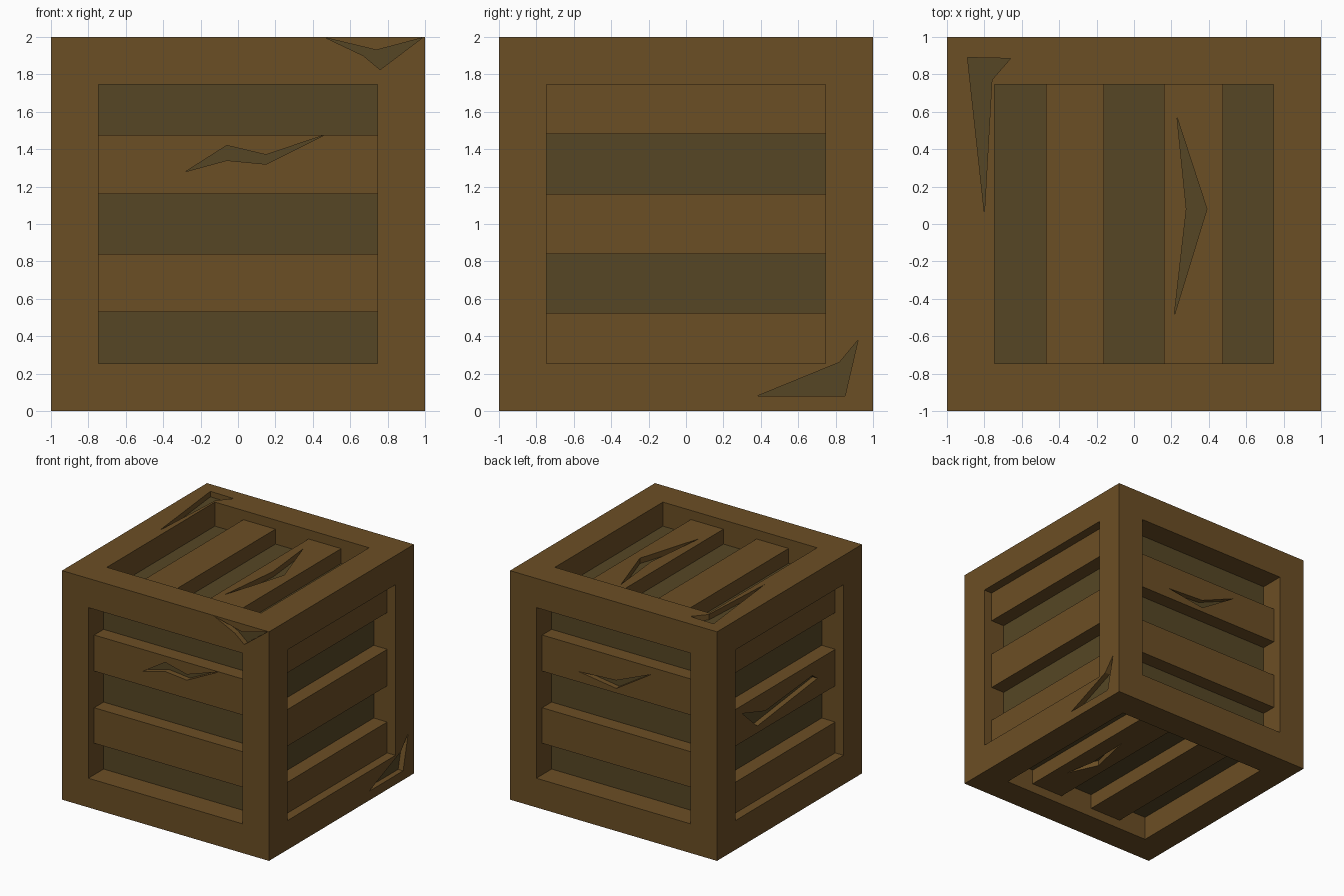
import bpy, bmesh

if "Cube" in bpy.data.objects:
    bpy.data.objects.remove(bpy.data.objects["Cube"])


def material(name, color):
    m = bpy.data.materials.new(name)
    m.diffuse_color = (*color, 1)
    m.use_nodes = True
    m.node_tree.nodes["Principled BSDF"].inputs["Base Color"].default_value = m.diffuse_color
    return m


WOOD = material("brown wood", (0.148, 0.077, 0.018))
DARK = material("dark olive wood", (0.093, 0.062, 0.018))

# Map face coordinates (u, v, depth below the face) to the crate
PLACE = {
    "front": lambda u, v, d: (u, -1 + d, v),
    "back": lambda u, v, d: (u, 1 - d, v),
    "right": lambda u, v, d: (1 - d, u, v),
    "left": lambda u, v, d: (-1 + d, u, v),
    "top": lambda u, v, d: (u, v, 2 - d),
    "bottom": lambda u, v, d: (u, v, d),
}


def prism(name, face, poly, d0, d1, mat):
    bm = bmesh.new()
    a = [bm.verts.new(PLACE[face](u, v, d0)) for u, v in poly]
    b = [bm.verts.new(PLACE[face](u, v, d1)) for u, v in poly]
    bm.faces.new(a)
    bm.faces.new(b[::-1])
    n = len(poly)
    for i in range(n):
        j = (i + 1) % n
        bm.faces.new((a[i], b[i], b[j], a[j]))
    bmesh.ops.recalc_face_normals(bm, faces=bm.faces[:])
    me = bpy.data.meshes.new(name)
    bm.to_mesh(me)
    bm.free()
    me.materials.append(mat)
    ob = bpy.data.objects.new(name, me)
    bpy.context.collection.objects.link(ob)
    return ob


def rect(u0, u1, v0, v1):
    return [(u0, v0), (u1, v0), (u1, v1), (u0, v1)]


def cut(ob, cutter):
    mod = ob.modifiers.new("cut", "BOOLEAN")
    mod.object = cutter
    mod.operation = "DIFFERENCE"
    mod.solver = "EXACT"
    bpy.context.view_layer.update()
    dg = bpy.context.evaluated_depsgraph_get()
    me = bpy.data.meshes.new_from_object(ob.evaluated_get(dg))
    ob.modifiers.clear()
    ob.data = me
    bpy.data.objects.remove(cutter)


# Frame of twelve beams: a cube with a square opening through each axis
H, PANEL, SLAT, CRACK = 0.745, 0.21, 0.08, 0.05
frame = prism("frame", "bottom", rect(-1, 1, -1, 1), 0, 2, WOOD)
for face, mid in (("front", 1), ("right", 1), ("top", 0)):
    cut(frame, prism("opening", face, rect(-H, H, mid - H, mid + H), -0.1, 2.1, WOOD))

# Dark inner box behind the slats
C = 1 - PANEL
prism("inner_panels", "bottom", rect(-C, C, -C, C), PANEL, 2 - PANEL, DARK)

# Slats on the six sides
E = H + 0.01
TWO = [(-0.47, -0.16), (0.16, 0.475)]
THREE = [(-E, -0.475), (-0.16, 0.16), (0.48, E)]
slats = {}
for face in PLACE:
    for i, (lo, hi) in enumerate(THREE if face in ("right", "left") else TWO):
        if face in ("top", "bottom"):
            poly = rect(lo, hi, -E, E)
        else:
            poly = rect(-E, E, 1 + lo, 1 + hi)
        slats[face, i] = prism(f"{face}_slat_{i + 1}", face, poly, SLAT, PANEL + 0.01, WOOD)

# Splintered cracks: side, slat number (None = frame), outline
CRACKS = [
    ("front", 1, [(-0.28, 1.28), (-0.06, 1.34), (0.15, 1.32), (0.46, 1.475), (0.15, 1.37), (-0.06, 1.42)]),
    ("front", None, [(0.47, 1.995), (0.67, 1.9), (0.76, 1.825), (0.985, 1.995), (0.74, 1.93)]),
    ("right", None, [(0.38, 0.08), (0.85, 0.08), (0.92, 0.38), (0.82, 0.26)]),
    ("top", None, [(-0.89, 0.89), (-0.80, 0.06), (-0.76, 0.77), (-0.66, 0.885)]),
    ("top", 1, [(0.23, 0.57), (0.28, 0.08), (0.215, -0.49), (0.39, 0.08)]),
    ("back", 1, [(0.39, 1.25), (0.03, 1.20), (-0.305, 1.41), (0.03, 1.27)]),
    ("left", 1, [(0.54, 1.09), (0.33, 0.90), (-0.50, 1.0), (-0.43, 1.05), (0.22, 0.99)]),
    ("bottom", 1, [(0.37, -0.42), (0.25, -0.16), (0.34, 0.25), (0.32, -0.15)]),
]
for face, slat, poly in CRACKS:
    target, top = (frame, 0) if slat is None else (slats[face, slat], SLAT)
    cut(target, prism("cutter", face, poly, top - 0.05, top + CRACK, WOOD))
    prism(f"{face}_crack_floor", face, poly, top + CRACK - 0.002, top + CRACK + 0.002, DARK)
